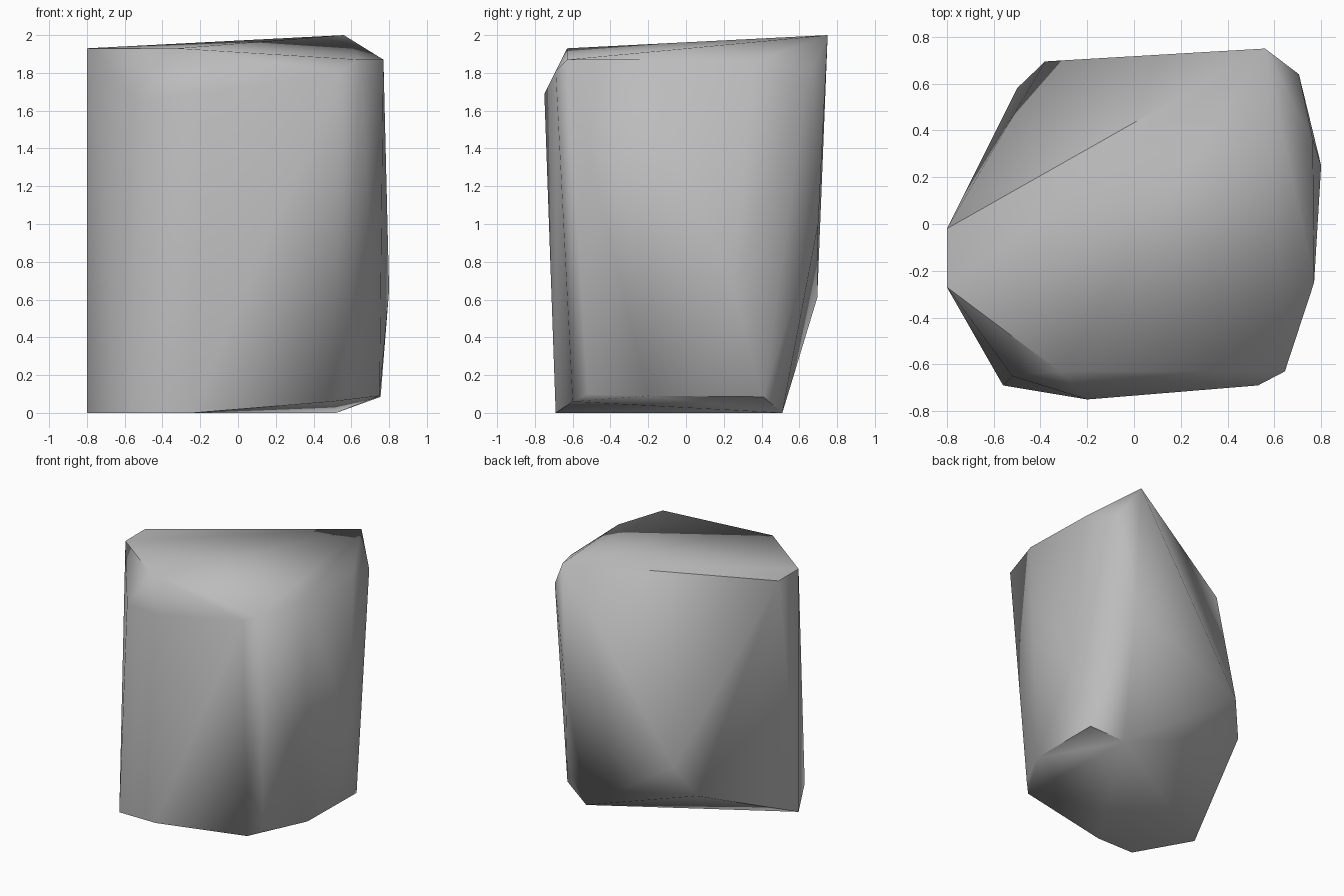
import bpy, bmesh, math

cube = bpy.data.objects.get("Cube")
if cube:
    bpy.data.objects.remove(cube, do_unlink=True)

# Stone colour
stone = bpy.data.materials.new("stone_grey")
stone.use_nodes = True
grey = (0.5, 0.5, 0.5, 1)
stone.diffuse_color = grey
stone.node_tree.nodes["Principled BSDF"].inputs["Base Color"].default_value = grey

# Corners of the chiselled block, by zone
top_rim = [(-.8, -.02, 1.93), (-.8, -.27, 1.93), (-.32, -.63, 1.93), (.645, -.63, 1.87),
           (.77, -.25, 1.87), (.765, .36, 1.86), (.56, .75, 2)]
shoulder = [(-.52, -.65, 1.65), (-.2, -.75, 1.69), (.53, -.69, 1.81), (.705, .64, 1.76)]
waist = [(-.38, .695, .61), (-.5, .58, .37), (.57, .7, 1), (.8, .25, .65)]
base = [(-.8, -.27, 0), (-.56, -.69, 0), (-.24, -.69, 0), (.5, -.6, .06),
        (.58, -.52, .1), (.75, -.2, .09), (.755, .41, .085), (.52, .51, 0)]

# Wrap the corners in a convex skin
bm = bmesh.new()
for point in top_rim + shoulder + waist + base:
    bm.verts.new(point)
hull = bmesh.ops.convex_hull(bm, input=bm.verts)
loose = [v for v in bm.verts if not v.link_faces]
bmesh.ops.delete(bm, geom=loose, context='VERTS')
bmesh.ops.recalc_face_normals(bm, faces=bm.faces)

mesh = bpy.data.meshes.new("rock")
bm.to_mesh(mesh)
bm.free()
mesh.materials.append(stone)
rock = bpy.data.objects.new("rock", mesh)
bpy.context.collection.objects.link(rock)

# Soft facets with crisp main ridges
bpy.ops.object.select_all(action='DESELECT')
rock.select_set(True)
bpy.context.view_layer.objects.active = rock
bpy.ops.object.shade_smooth_by_angle(angle=math.radians(55))
